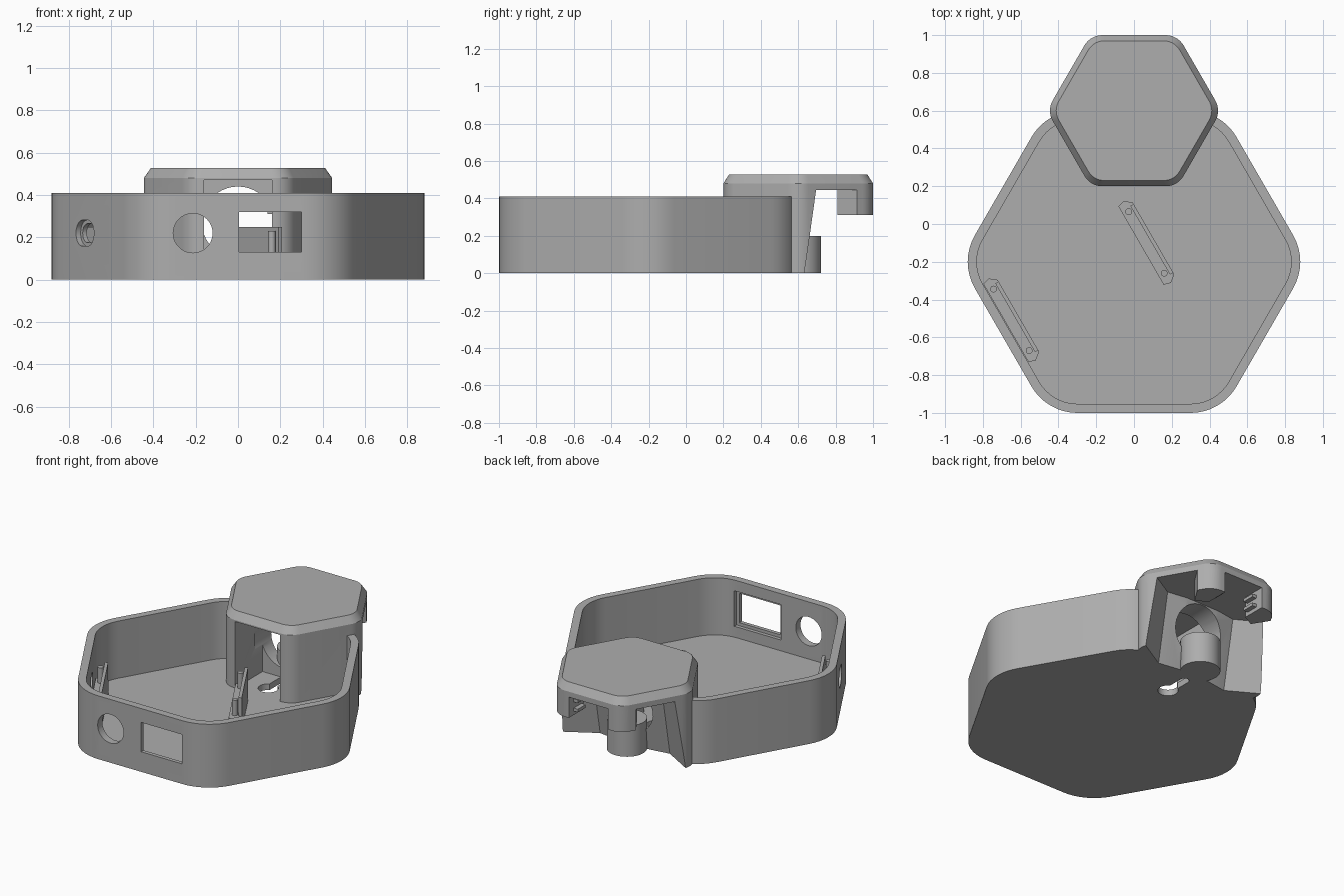
import bpy, bmesh, math
from mathutils import Vector, Matrix

old = bpy.data.objects.get("Cube")
if old:
    bpy.data.objects.remove(old)

grey = bpy.data.materials.new("plain grey")
grey.use_nodes = True
COLOR = (0.42, 0.42, 0.42, 1)
grey.diffuse_color = COLOR
grey.node_tree.nodes["Principled BSDF"].inputs["Base Color"].default_value = COLOR


def hexagon(cy, apothem, radius, steps=8):
    """Rounded hexagon outline with flat front and back."""
    pts = []
    reach = (apothem - radius) / math.cos(math.pi / 6)
    for k in range(6):
        a = k * math.pi / 3
        for s in range(steps + 1):
            t = a - math.pi / 6 + s * math.pi / 3 / steps
            pts.append((reach * math.cos(a) + radius * math.cos(t),
                        cy + reach * math.sin(a) + radius * math.sin(t)))
    return pts


def circle(x, y, r, n=40):
    return [(x + r * math.cos(2 * math.pi * i / n), y + r * math.sin(2 * math.pi * i / n)) for i in range(n)]


def rect(x0, x1, y0, y1):
    return [(x0, y0), (x1, y0), (x1, y1), (x0, y1)]


def capsule(length, r, n=10):
    half = length / 2 - r
    return [(s * half + r * math.cos(a), r * math.sin(a))
            for s, start in ((1, -math.pi / 2), (-1, math.pi / 2))
            for a in (start + math.pi * i / n for i in range(n + 1))]


def loft(name, *levels, matrix=None):
    """Closed solid through (outline, z) levels with equal point counts."""
    bm = bmesh.new()
    rings = [[bm.verts.new((x, y, z)) for x, y in outline] for outline, z in levels]
    for low, high in zip(rings, rings[1:]):
        for i in range(len(low)):
            j = (i + 1) % len(low)
            bm.faces.new((low[i], low[j], high[j], high[i]))
    bm.faces.new(rings[0][::-1])
    bm.faces.new(rings[-1])
    if matrix:
        bm.transform(matrix)
    bmesh.ops.recalc_face_normals(bm, faces=bm.faces)
    mesh = bpy.data.meshes.new(name)
    bm.to_mesh(mesh)
    bm.free()
    mesh.materials.append(grey)
    ob = bpy.data.objects.new(name, mesh)
    bpy.context.collection.objects.link(ob)
    return ob


def combine(target, operation, *others):
    """Apply booleans and discard the helper solids."""
    for other in others:
        mod = target.modifiers.new("boolean", 'BOOLEAN')
        mod.operation = operation
        mod.solver = 'EXACT'
        mod.object = other
        bpy.ops.object.select_all(action='DESELECT')
        bpy.context.view_layer.objects.active = target
        target.select_set(True)
        bpy.ops.object.modifier_apply(modifier=mod.name)
        bpy.data.objects.remove(other)


# Tilts an (x, z) outline so that it is extruded along y
UPRIGHT = Matrix(((1, 0, 0, 0), (0, 0, 1, 0), (0, 1, 0, 0), (0, 0, 0, 1)))
FLOOR, RIM = 0.04, 0.41

# Open hexagonal tray
body = loft("tray_and_head", (hexagon(-0.2, 0.8, 0.28), 0), (hexagon(-0.2, 0.8, 0.28), RIM))
inner = hexagon(-0.2, 0.752, 0.232)
combine(body, 'DIFFERENCE', loft("tray_cavity", (inner, FLOOR), (inner, 0.6)))

# Hexagonal head with a chamfered cap
head_outline = hexagon(0.6, 0.4, 0.11)
head = loft("head", (head_outline, 0), (head_outline, 0.48), (hexagon(0.6, 0.37, 0.1), 0.527))
combine(body, 'UNION', head)

# Leaning bay below the back of the head
half = [(0.6, 0.67), (0.44, 0.63), (0.25, 0.52), (0.12, 0.54)]
bay = [(0.6, 1.2)] + half + [(-x, y) for x, y in half[::-1]] + [(-0.6, 1.2)]
leaned = [(x, y + 0.085) for x, y in bay]
combine(body, 'DIFFERENCE', loft("bay", (bay, -0.01), (leaned, 0.445)))

# Front tunnel and round opening in the back wall
tunnel = rect(-0.16, 0.16, 0.1, 0.48)
back_hole = circle(0, 0.27, 0.17)
combine(body, 'DIFFERENCE',
        loft("tunnel", (tunnel, FLOOR), (tunnel, 0.47)),
        loft("back_hole", (back_hole, 0.4), (back_hole, 0.75), matrix=UPRIGHT))

# Rounded tongue below the opening
tongue = circle(0, 0.605, 0.118)
combine(body, 'UNION', loft("tongue", (tongue, 0), (tongue, 0.2)))

# Hanging corner posts with clip ridges, trimmed to the head outline
for side in (-1, 1):
    post = [(side * x, y) for x, y in ((0.14, 1.1), (0.4, 1.1), (0.285, 0.92), (0.215, 0.81), (0.14, 0.85))]
    ob = loft("post", (post, 0.31), (post, 0.46))
    combine(ob, 'INTERSECT', loft("trim", (head_outline, 0.2), (head_outline, 0.48)))
    combine(body, 'UNION', ob)
    for z in (0.335, 0.395):
        ridge = rect(side * 0.13 - 0.02, side * 0.13 + 0.02, 0.87, 0.95)
        combine(body, 'UNION', loft("ridge", (ridge, z), (ridge, z + 0.02)))

# Keyhole hanger through the floor
wide, narrow = circle(0, 0.31, 0.06), rect(-0.028, 0.028, 0.31, 0.46)
end = circle(0, 0.46, 0.028)
combine(body, 'DIFFERENCE', *[loft("keyhole", (o, -0.05), (o, 0.1)) for o in (wide, narrow, end)])

# Front button hole and display window with an inside rebate
button = circle(-0.213, 0.22, 0.093)
window = rect(0.005, 0.3, 0.13, 0.32)
rebate = rect(-0.015, 0.32, 0.11, 0.34)
combine(body, 'DIFFERENCE',
        loft("button_hole", (button, -1.1), (button, -0.9), matrix=UPRIGHT),
        loft("window", (window, -1.1), (window, -0.9), matrix=UPRIGHT),
        loft("rebate", (rebate, -0.975), (rebate, -0.9), matrix=UPRIGHT))

# Stepped cable port in the slanted side wall
along = Vector((0.5, -math.sqrt(0.75), 0))
outward = Vector((-math.sqrt(0.75), -0.5, 0))
centre = Vector((0, -0.2, 0.22)) + outward * 0.8 - along * 0.06
frame = Matrix((along, (0, 0, 1), outward)).transposed().to_4x4()
frame.translation = centre
outer_port, inner_port = capsule(0.17, 0.062), capsule(0.13, 0.045)
combine(body, 'DIFFERENCE',
        loft("port_recess", (outer_port, -0.025), (outer_port, 0.1), matrix=frame),
        loft("port_hole", (inner_port, -0.1), (inner_port, 0.1), matrix=frame))
for mod_ob in [body]:
    mod_ob.name = "tray_and_head"

# Board holders: low base, thin back rail and two pins
solids = [body]
for label, x, y in (("middle", 0.07, -0.095), ("side", -0.645, -0.505)):
    place = Matrix.Rotation(-math.pi / 3, 4, 'Z')
    place.translation = (x, y, 0)
    base = [(-0.24, -0.038), (0.24, -0.038), (0.25, 0), (0.22, 0.038), (-0.22, 0.038), (-0.25, 0)]
    rail = rect(-0.21, 0.21, 0.018, 0.038)
    parts = [("base", base, 0.13), ("rail", rail, 0.25)]
    parts += [("pin_" + n, circle(s * 0.188, -0.005, 0.018, 16), 0.23) for n, s in (("back", -1), ("front", 1))]
    for part, outline, top in parts:
        solids.append(loft(label + "_holder_" + part, (outline, FLOOR - 0.01), (outline, top), matrix=place))

# Smooth curved surfaces while keeping creases
bpy.ops.object.select_all(action='DESELECT')
for ob in solids:
    ob.select_set(True)
bpy.context.view_layer.objects.active = body
bpy.ops.object.shade_smooth_by_angle(angle=math.radians(25))
